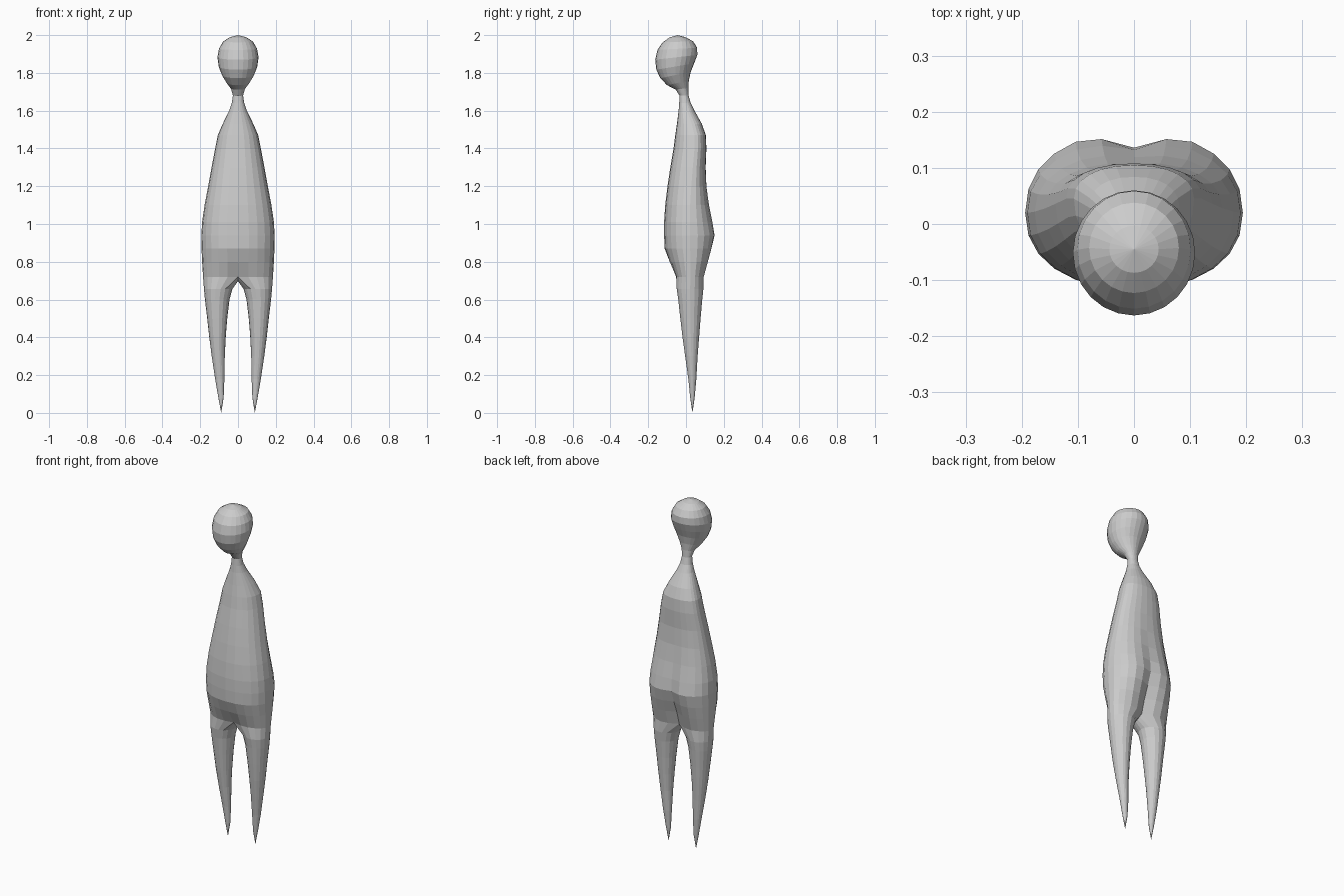
import bpy, bmesh
from math import sin, cos, pi, copysign

HALF = 12    # segments around half of the torso (24 in total)
INNER = 5    # extra points on the inside of each leg

bm = bmesh.new()


def power(v, e):
    return copysign(abs(v) ** e, v)


def body_ring(yf, zf, yb, zb, w, mid, cleft=0.0, notch=0.0, e=0.9):
    """Half outline from the front centre round the side to the back centre."""
    ring = []
    for i in range(HALF + 1):
        t = pi * i / HALF
        x = 0.0 if i in (0, HALF) else w * power(sin(t), e)
        c = power(cos(t), e)
        y = mid + (c * (yf - mid) if c > 0 else -c * (yb - mid))
        z = zf + (zb - zf) * (y - yf) / (yb - yf)
        fall = max(0.0, 1 - x / (0.42 * w))
        y += (notch if c > 0 else -cleft) * fall
        ring.append(bm.verts.new((x, y, z)))
    return ring


def bridge(a, b, closed=False):
    n = len(a)
    for i in range(n if closed else n - 1):
        j = (i + 1) % n
        bm.faces.new((a[i], a[j], b[j], b[i]))


def fan(ring, point, closed=False):
    tip = bm.verts.new(point)
    n = len(ring)
    for i in range(n if closed else n - 1):
        bm.faces.new((ring[i], ring[(i + 1) % n], tip))


# Torso: height, front y, back y, half width, y of widest point, cleft, notch
torso = [
    (0.72, -0.060, 0.103, 0.185, 0.025, 0.040, 0.018),
    (0.80, -0.090, 0.128, 0.190, 0.025, 0.042, 0.004),
    (0.87, -0.113, 0.149, 0.193, 0.022, 0.036, 0),
    (0.94, -0.116, 0.164, 0.194, 0.020, 0.028, 0),
    (1.01, -0.116, 0.148, 0.190, 0.020, 0.016, 0),
    (1.10, -0.110, 0.127, 0.177, 0.022, 0.008, 0),
    (1.20, -0.098, 0.111, 0.158, 0.028, 0.003, 0),
    (1.30, -0.083, 0.104, 0.140, 0.036, 0, 0),
    (1.40, -0.066, 0.108, 0.121, 0.045, 0, 0),
    (1.47, -0.057, 0.105, 0.107, 0.045, 0, 0),
    (1.53, -0.048, 0.084, 0.081, 0.030, 0, 0),
    (1.60, -0.039, 0.045, 0.047, 0.005, 0, 0),
    (1.64, -0.036, 0.025, 0.033, -0.005, 0, 0),
    (1.68, -0.034, 0.014, 0.027, -0.010, 0, 0),
]
rings = [body_ring(yf, z, yb, z, w, m, c, n)
         for z, yf, yb, w, m, c, n in torso]

# Head: tilted rings given by front point, back point and half width
head = [
    (-0.055, 1.712, 0.012, 1.720, 0.037),
    (-0.100, 1.735, 0.015, 1.760, 0.061),
    (-0.136, 1.772, 0.025, 1.805, 0.085),
    (-0.157, 1.817, 0.043, 1.850, 0.102),
    (-0.163, 1.870, 0.060, 1.895, 0.109),
    (-0.151, 1.922, 0.059, 1.933, 0.101),
    (-0.123, 1.962, 0.038, 1.967, 0.080),
    (-0.087, 1.988, -0.003, 1.989, 0.044),
]
rings += [body_ring(*h, (h[0] + h[2]) / 2, e=1.0) for h in head]
for lower, upper in zip(rings, rings[1:]):
    bridge(lower, upper)
fan(rings[-1], (0, -0.045, 2.0))

# Crotch: arch on the mirror plane closes the top of the leg
crotch = rings[0]
front, back = crotch[0].co, crotch[-1].co
for k in range(1, INNER + 1):
    p = back.lerp(front, k / (INNER + 1))
    p.z -= 0.022 * sin(pi * k / (INNER + 1))
    p.x = 0
    crotch.append(bm.verts.new(p))

# Leg: height, inner x, outer x, front y, back y
legs = [
    (0.655, 0.030, 0.180, -0.050, 0.093),
    (0.60, 0.045, 0.175, -0.042, 0.087),
    (0.50, 0.057, 0.163, -0.031, 0.078),
    (0.40, 0.065, 0.152, -0.019, 0.070),
    (0.30, 0.070, 0.139, -0.005, 0.062),
    (0.18, 0.072, 0.121, 0.012, 0.055),
    (0.08, 0.076, 0.104, 0.022, 0.046),
]
count = HALF + 1 + INNER
span = 2 * pi * HALF / count
upper = crotch
for z, xi, xo, yf, yb in legs:
    ring = []
    for i in range(count):
        a = -span / 2 + 2 * pi * i / count
        ring.append(bm.verts.new(((xi + xo) / 2 + (xo - xi) / 2 * cos(a),
                                  (yf + yb) / 2 + (yb - yf) / 2 * sin(a), z)))
    bridge(ring, upper, True)
    upper = ring
fan(upper, (0.089, 0.034, 0.0), True)

bmesh.ops.recalc_face_normals(bm, faces=bm.faces)
# Open half shells can be flipped: make the outermost face point outward
side = max(bm.faces, key=lambda f: f.calc_center_median().x)
if side.normal.x < 0:
    bmesh.ops.reverse_faces(bm, faces=bm.faces)

mesh = bpy.data.meshes.new("figure_body")
bm.to_mesh(mesh)
bm.free()
body = bpy.data.objects.new("figure_body", mesh)
bpy.context.collection.objects.link(body)

# Mirror to the left side
mirror = body.modifiers.new("mirror", 'MIRROR')
mirror.use_axis[0] = True
mirror.merge_threshold = 0.0005
